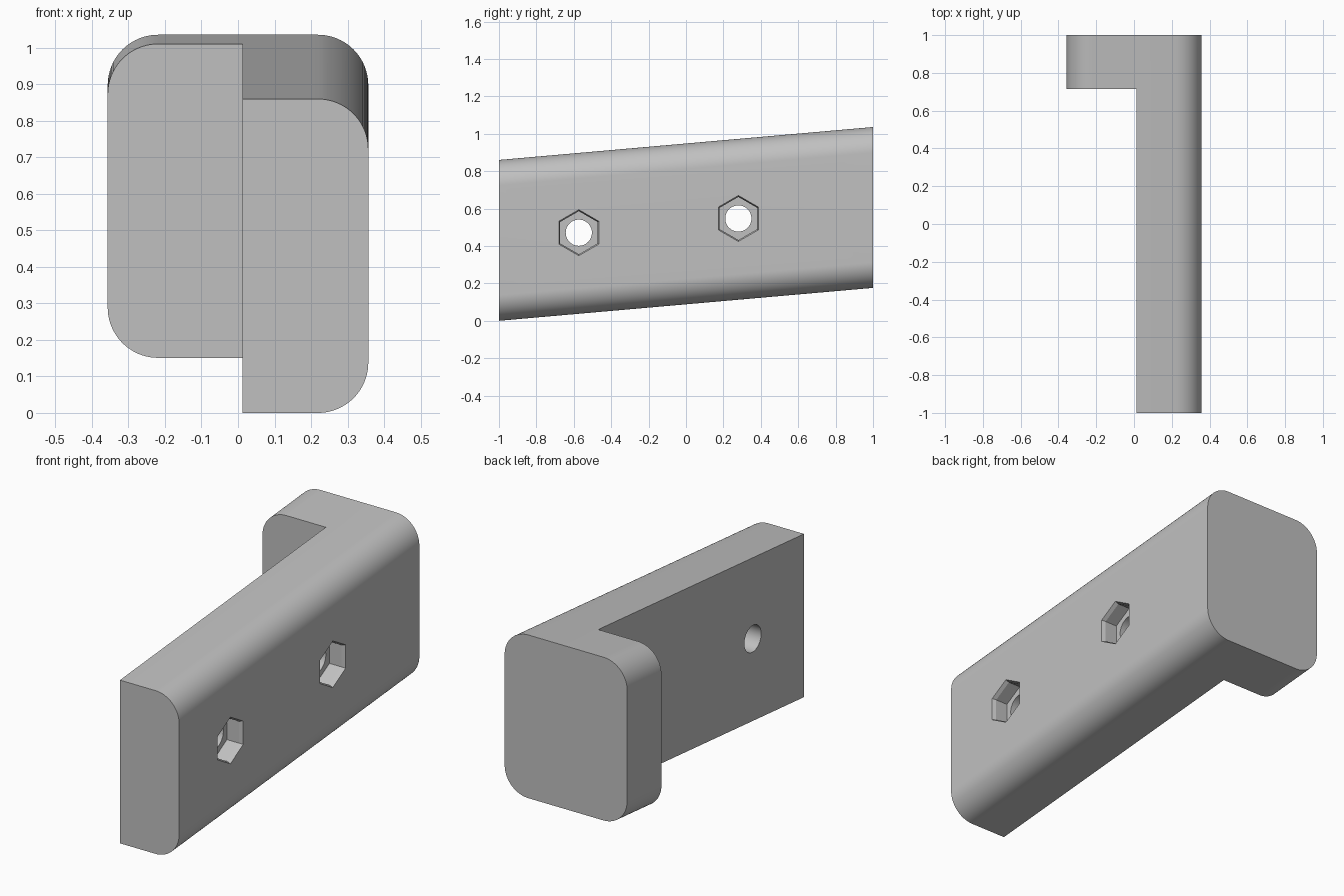
import bpy, bmesh, math
from mathutils import Vector

if "Cube" in bpy.data.objects:
    bpy.data.objects.remove(bpy.data.objects["Cube"])

HALF_W, HEIGHT, RADIUS = 0.357, 0.86, 0.138
SLOPE = 0.088              # rise per unit of length
INNER_X, FOOT_Y = 0.012, 0.714
HOLES = [(-0.573, 0.471), (0.28, 0.547)]

grey = bpy.data.materials.new("plain grey")
grey.use_nodes = True
colour = (0.53, 0.53, 0.53, 1)
grey.diffuse_color = colour
grey.node_tree.nodes["Principled BSDF"].inputs["Base Color"].default_value = colour


def loft(name, rings):
    """Solid through a series of matching closed rings."""
    bm = bmesh.new()
    loops = [[bm.verts.new(p) for p in ring] for ring in rings]
    n = len(loops[0])
    for a, b in zip(loops, loops[1:]):
        for i in range(n):
            j = (i + 1) % n
            bm.faces.new((a[i], a[j], b[j], b[i]))
    bm.faces.new(loops[0])
    bm.faces.new(loops[-1])
    bmesh.ops.recalc_face_normals(bm, faces=bm.faces)
    mesh = bpy.data.meshes.new(name)
    bm.to_mesh(mesh)
    bm.free()
    mesh.materials.append(grey)
    obj = bpy.data.objects.new(name, mesh)
    bpy.context.collection.objects.link(obj)
    return obj


def block_ring(y, steps=20):
    """Rounded rectangle at depth y, lifted along the slope."""
    pts = []
    cx, cz = HALF_W - RADIUS, HEIGHT / 2 - RADIUS
    for q, (sx, sz) in enumerate([(1, 1), (-1, 1), (-1, -1), (1, -1)]):
        for k in range(steps + 1):
            a = math.pi / 2 * (q + k / steps)
            pts.append((sx * cx + RADIUS * math.cos(a), y,
                        HEIGHT / 2 + sz * cz + RADIUS * math.sin(a) + SLOPE * (y + 1)))
    return pts


def round_ring(x, centre, r, n):
    """Regular polygon facing x with a corner pointing up."""
    y, z = centre
    return [Vector((x, y + r * math.sin(math.tau * i / n),
                    z + r * math.cos(math.tau * i / n))) for i in range(n)]


# Sloping block, later cut to an L in plan
bracket = loft("angle_bracket", [block_ring(-1), block_ring(1)])

# Cutter leaving the long bar and the end foot
cutters = [loft("corner_cutter", [
    [(-1, y, -1), (INNER_X, y, -1), (INNER_X, y, 3), (-1, y, 3)] for y in (-2, FOOT_Y)])]

# Bolt holes with chamfered hexagonal nut pockets
for centre in HOLES:
    cutters.append(loft("nut_pocket_cutter", [
        round_ring(HALF_W - 0.09, centre, 0.115, 6),
        round_ring(HALF_W - 0.02, centre, 0.115, 6),
        round_ring(HALF_W, centre, 0.123, 6),
        round_ring(HALF_W + 0.05, centre, 0.123, 6)]))
    cutters.append(loft("bolt_hole_cutter", [
        round_ring(x, centre, 0.07, 48) for x in (-0.1, HALF_W - 0.05)]))

bpy.context.view_layer.objects.active = bracket
bracket.select_set(True)
for cutter in cutters:
    cutter.hide_render = True
    mod = bracket.modifiers.new("cut", "BOOLEAN")
    mod.operation = "DIFFERENCE"
    mod.solver = "EXACT"
    mod.object = cutter
    bpy.ops.object.modifier_apply(modifier=mod.name)
    bpy.data.objects.remove(cutter)

bpy.ops.object.shade_smooth_by_angle(angle=math.radians(15))
